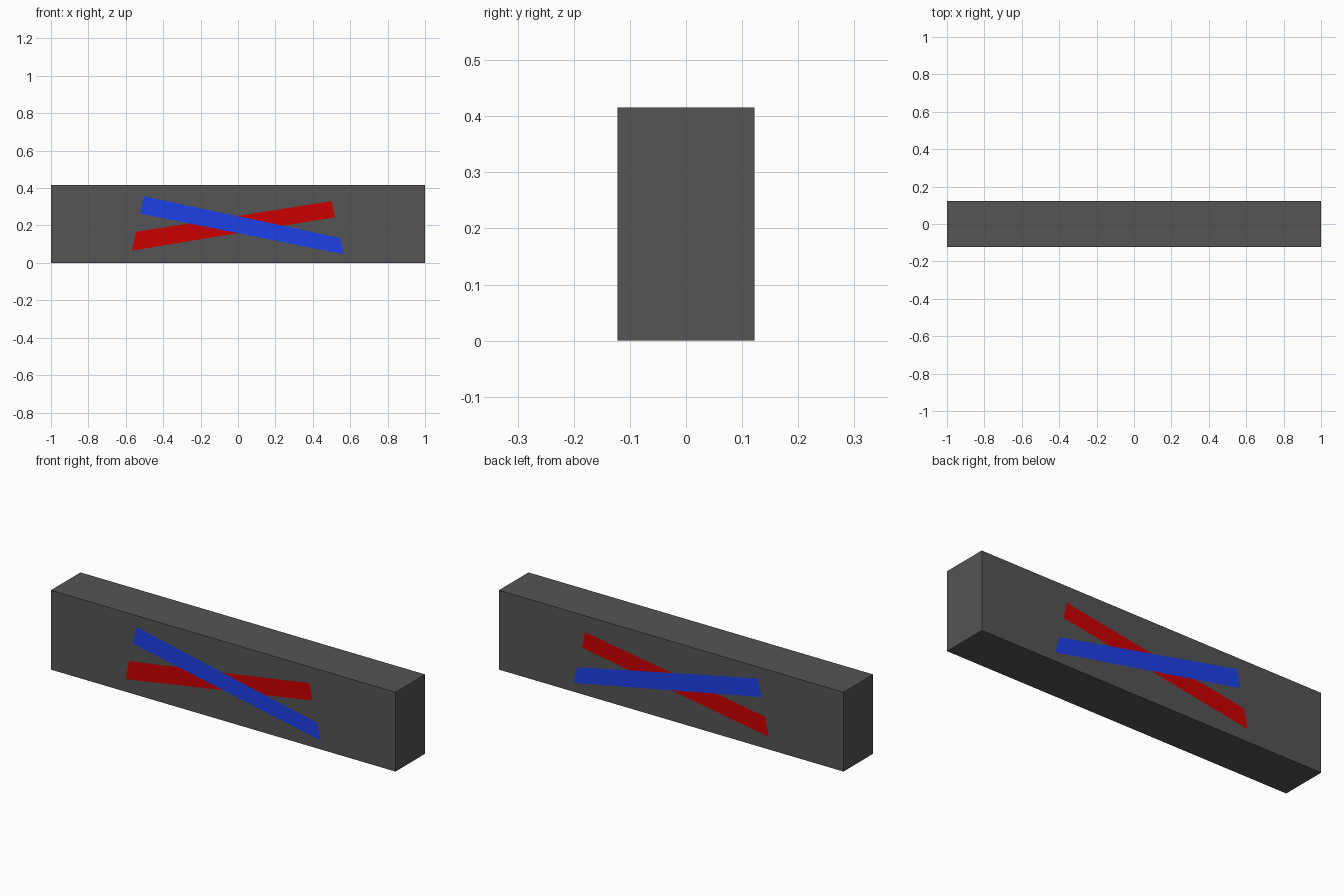
import bpy, bmesh
from mathutils import Vector

if "Cube" in bpy.data.objects:
    bpy.data.objects.remove(bpy.data.objects["Cube"])

LENGTH, DEPTH, HEIGHT = 2.0, 0.245, 0.416

# Crossed painted stripes as x-z outlines (counter-clockwise), same on front and back
RED = [(-0.567, 0.066), (0.518, 0.244), (0.50, 0.33), (-0.546, 0.166)]
BLUE = [(-0.525, 0.264), (0.566, 0.046), (0.545, 0.134), (-0.502, 0.356)]


def material(name, colour):
    m = bpy.data.materials.new(name)
    m.diffuse_color = (*colour, 1)
    m.use_nodes = True
    m.node_tree.nodes["Principled BSDF"].inputs["Base Color"].default_value = m.diffuse_color
    return m


def edges(outline):
    """Each outline edge as a start point and an inward normal."""
    for (x0, z0), (x1, z1) in zip(outline, outline[1:] + outline[:1]):
        yield Vector((x0, 0, z0)), Vector((z0 - z1, 0, x1 - x0))


def inside(point, outline):
    return all((point - p).dot(n) > 0 for p, n in edges(outline))


# Main block
bm = bmesh.new()
bmesh.ops.create_cube(bm, size=1)
bmesh.ops.scale(bm, verts=bm.verts, vec=(LENGTH, DEPTH, HEIGHT))
bmesh.ops.translate(bm, verts=bm.verts, vec=(0, 0, HEIGHT / 2))

# Cut the stripe edges into the front and back faces
for outline in (RED, BLUE):
    for p, n in edges(outline):
        bmesh.ops.bisect_plane(bm, geom=bm.verts[:] + bm.edges[:] + bm.faces[:],
                               plane_co=p, plane_no=n, dist=1e-6)

# Paint the stripes, blue over red
for f in bm.faces:
    if abs(f.normal.y) > 0.9:
        c = f.calc_center_median()
        f.material_index = 2 if inside(c, BLUE) else 1 if inside(c, RED) else 0

mesh = bpy.data.meshes.new("block")
bm.to_mesh(mesh)
bm.free()
mesh.materials.append(material("dark grey", (0.089, 0.089, 0.089)))
mesh.materials.append(material("red", (0.6, 0.0, 0.0)))
mesh.materials.append(material("blue", (0.012, 0.052, 0.83)))
block = bpy.data.objects.new("block", mesh)
bpy.context.collection.objects.link(block)
